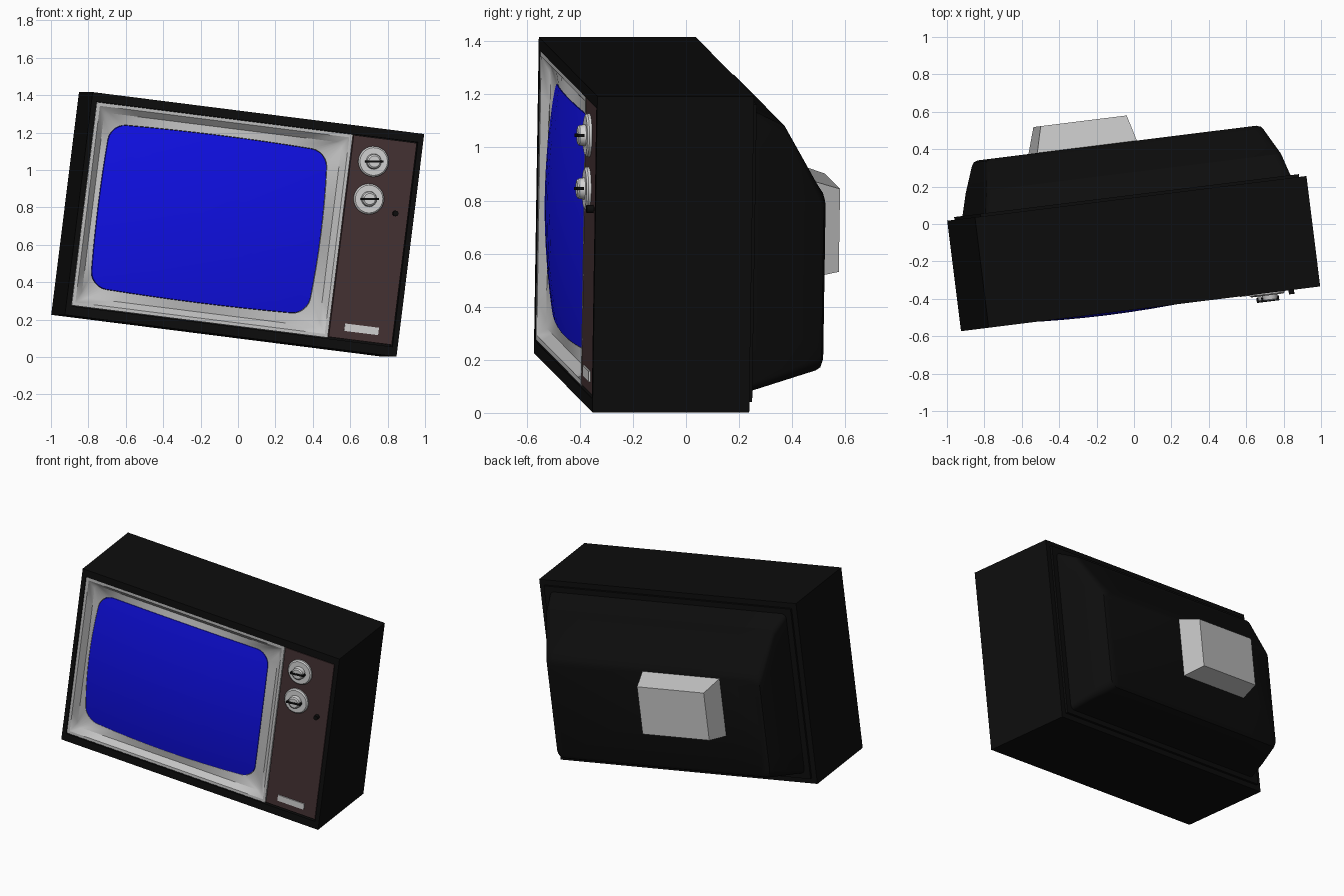
import bpy, bmesh, math
from mathutils import Matrix, Vector

if "Cube" in bpy.data.objects:
    bpy.data.objects.remove(bpy.data.objects["Cube"])

# The set is built upright in (u across, d depth, h height), then tilted
POSE = (Matrix.Translation((-0.925, -0.573, 0.226))
        @ Matrix.Rotation(math.radians(7.1), 4, 'Z')
        @ Matrix.Rotation(math.radians(7.15), 4, 'Y'))


def material(name, r, g, b):
    m = bpy.data.materials.new(name)
    m.diffuse_color = (r, g, b, 1)
    m.use_nodes = True
    m.node_tree.nodes["Principled BSDF"].inputs["Base Color"].default_value = m.diffuse_color
    return m


BLACK = material("black", 0.004, 0.004, 0.004)
GREY = material("light grey", 0.55, 0.55, 0.55)
BLUE = material("screen blue", 0.005, 0.005, 0.8)
BROWN = material("dark brown", 0.06, 0.032, 0.034)
SILVER = material("silver", 0.66, 0.66, 0.66)


def rect(u0, u1, h0, h1, d, r=0.0, bulge=0.0, side=8, arc=6):
    """Rounded rectangle ring; d is a number or a function of (u, h)."""
    cu, ch, a, b = (u0 + u1) / 2, (h0 + h1) / 2, (u1 - u0) / 2, (h1 - h0) / 2
    corners = []
    for sx, sy, start in ((1, 1, 0), (-1, 1, 90), (-1, -1, 180), (1, -1, 270)):
        arc_pts = []
        for i in range(arc + 1):
            t = math.radians(start + 90 * i / arc)
            arc_pts.append(Vector((sx * (a - r) + r * math.cos(t),
                                   sy * (b - r) + r * math.sin(t))))
        corners.append(arc_pts)
    pts = []
    for i, c in enumerate(corners):
        nxt = corners[(i + 1) % 4][0]
        pts += c + [c[-1].lerp(nxt, j / side) for j in range(1, side)]
    out = []
    for p in pts:
        u = cu + p.x * (1 + bulge * (1 - (p.y / b) ** 2))
        h = ch + p.y * (1 + bulge * (1 - (p.x / a) ** 2))
        out.append((u, d(u, h) if callable(d) else d, h))
    return out


def circle(u, h, r, d, n=32):
    return [(u + r * math.cos(2 * math.pi * i / n), d,
             h + r * math.sin(2 * math.pi * i / n)) for i in range(n)]


def loft(name, mat, rings, wrap=False):
    """Skin a row of rings, closed by end caps or by wrapping round."""
    bm = bmesh.new()
    rows = [[bm.verts.new(p) for p in ring] for ring in rings]
    n = len(rows[0])
    pairs = list(zip(rows, rows[1:])) + ([(rows[-1], rows[0])] if wrap else [])
    for a, b in pairs:
        for i in range(n):
            j = (i + 1) % n
            bm.faces.new((a[i], a[j], b[j], b[i]))
    if not wrap:
        bm.faces.new(rows[0])
        bm.faces.new(rows[-1])
    bmesh.ops.remove_doubles(bm, verts=bm.verts, dist=1e-5)
    bmesh.ops.recalc_face_normals(bm, faces=bm.faces)
    me = bpy.data.meshes.new(name)
    bm.to_mesh(me)
    bm.free()
    me.materials.append(mat)
    me.shade_smooth()
    me.set_sharp_from_angle(angle=math.radians(28))
    ob = bpy.data.objects.new(name, me)
    bpy.context.collection.objects.link(ob)
    ob.matrix_world = POSE
    return ob


def block(name, mat, u0, u1, h0, h1, d0, d1):
    return loft(name, mat, [rect(u0, u1, h0, h1, d, side=1, arc=1) for d in (d0, d1)])


# Cabinet with a recessed front
loft("cabinet", BLACK, [
    rect(0.028, 1.772, 0.05, 1.152, 0.10, side=1, arc=1),
    rect(0.028, 1.772, 0.05, 1.152, 0.0, side=1, arc=1),
    rect(0, 1.8, 0, 1.2, 0.0, side=1, arc=1),
    rect(0, 1.8, 0, 1.2, 0.595, side=1, arc=1)])

# Back flange and tapered back housing
block("back_flange", BLACK, 0.035, 1.765, 0.035, 1.165, 0.59, 0.61)
loft("back_housing", BLACK, [
    rect(s, 1.8 - s, h0, h1, d, r=r) for s, h0, h1, d, r in (
        (0.07, 0.065, 1.135, 0.60, 0.03),
        (0.10, 0.10, 1.07, 0.73, 0.04),
        (0.145, 0.135, 0.835, 0.868, 0.05),
        (0.155, 0.145, 0.81, 0.886, 0.05),
        (0.178, 0.165, 0.785, 0.895, 0.04))])

# Tube cover on the back
loft("tube_cover", GREY, [
    rect(0.427, 0.97, 0.40, 0.785, 0.89, side=1, arc=1),
    rect(0.47, 0.937, 0.425, 0.74, 1.035, side=1, arc=1)])


# Bulging screen: concentric rings on a curved surface
def dome(u, h):
    return -0.012 + 0.03 * ((u - 0.712) / 0.6) ** 2 + 0.037 * ((h - 0.605) / 0.45) ** 2


def screen_ring(k, d):
    return rect(0.712 - 0.587 * k, 0.712 + 0.587 * k, 0.605 - 0.438 * k,
                0.605 + 0.438 * k, d, r=0.085 * k, bulge=0.028)


loft("screen", BLUE, [screen_ring(k, dome) for k in (0.02, 0.2, 0.4, 0.6, 0.8, 0.92, 1)]
     + [screen_ring(1, 0.095)])


# Screen surround, stepping inwards to the edge of the screen
def surround_ring(s, d, r=0.0):
    return rect(0.03 + s, 1.42 - s, 0.055 + s, 1.15 - s, d, r=r)


loft("screen_surround", GREY, [
    surround_ring(0, 0.095), surround_ring(0, 0.003), surround_ring(0.018, 0.004),
    surround_ring(0.05, 0.035, 0.03),
    screen_ring(1.004, lambda u, h: dome(u, h) + 0.001),
    screen_ring(1.004, 0.095)], wrap=True)

# Control panel with nameplate and button
block("control_panel", BROWN, 1.425, 1.767, 0.06, 1.147, 0.004, 0.095)
block("blank_nameplate", SILVER, 1.503, 1.687, 0.102, 0.142, -0.003, 0.006)
loft("power_button", BLACK, [circle(1.698, 0.759, 0.015, d, 16) for d in (0.01, -0.022)])

# Two tuning dials, each with a hub and a grip bar
for label, h in (("upper", 1.02), ("lower", 0.818)):
    u = 1.547
    loft(label + "_dial", SILVER, [circle(u, h, r, d) for r, d in
                                   ((0.082, 0.006), (0.082, -0.006), (0.074, -0.013))])
    loft(label + "_dial_hub", SILVER, [circle(u, h, r, d) for r, d in
                                       ((0.042, -0.01), (0.038, -0.036), (0.03, -0.042))])
    bar = block(label + "_dial_grip", BLACK, -0.048, 0.048, -0.006, 0.006, -0.046, -0.02)
    bar.matrix_world = (POSE @ Matrix.Translation((u, 0, h))
                        @ Matrix.Rotation(math.radians(-7), 4, 'Y'))
